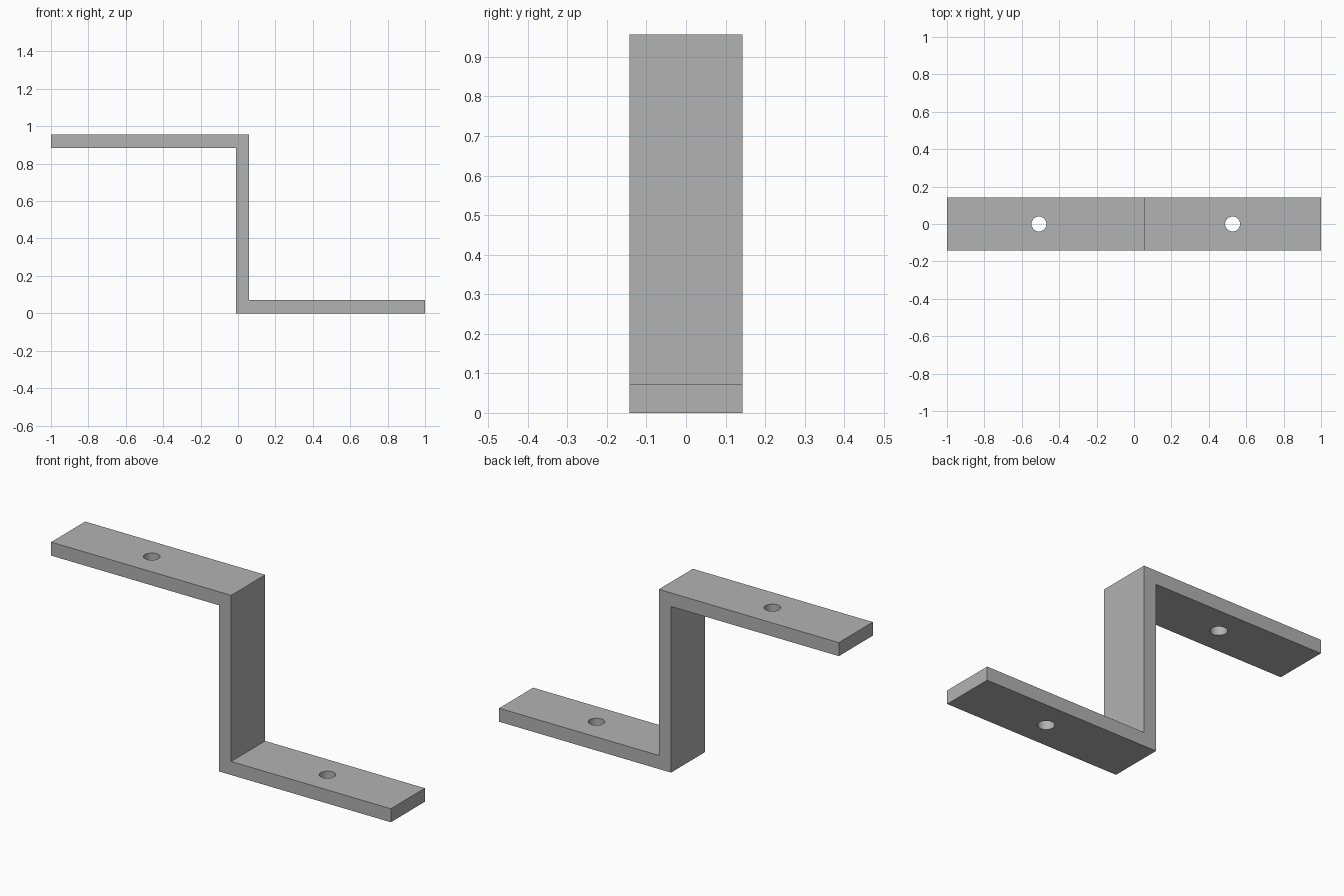
import bpy
import bmesh
from math import radians

if "Cube" in bpy.data.objects:
    bpy.data.objects.remove(bpy.data.objects["Cube"], do_unlink=True)

HEIGHT, DEPTH, THICK = 0.956, 0.286, 0.072
WEB_LEFT, WEB_RIGHT = -0.012, 0.06
HOLE_RADIUS = 0.04

# Plain grey metal
grey = bpy.data.materials.new("grey_metal")
grey.use_nodes = True
colour = (0.448, 0.448, 0.448, 1)
grey.diffuse_color = colour
grey.node_tree.nodes["Principled BSDF"].inputs["Base Color"].default_value = colour

# Z-shaped strip: side profile extruded through the depth
profile = [
    (-1, HEIGHT), (-1, HEIGHT - THICK), (WEB_LEFT, HEIGHT - THICK), (WEB_LEFT, 0),
    (1, 0), (1, THICK), (WEB_RIGHT, THICK), (WEB_RIGHT, HEIGHT),
]
bm = bmesh.new()
face = bm.faces.new([bm.verts.new((x, -DEPTH / 2, z)) for x, z in profile])
extruded = bmesh.ops.extrude_face_region(bm, geom=[face])["geom"]
bmesh.ops.translate(bm, vec=(0, DEPTH, 0),
                    verts=[v for v in extruded if isinstance(v, bmesh.types.BMVert)])
bmesh.ops.recalc_face_normals(bm, faces=bm.faces)
mesh = bpy.data.meshes.new("bracket")
bm.to_mesh(mesh)
bm.free()
mesh.materials.append(grey)
bracket = bpy.data.objects.new("bracket", mesh)
bpy.context.collection.objects.link(bracket)


def drill(name, x, z):
    """Cut a round screw hole straight down through a flange."""
    bpy.ops.mesh.primitive_cylinder_add(vertices=48, radius=HOLE_RADIUS,
                                        depth=THICK * 3, location=(x, 0, z))
    cutter = bpy.context.object
    cutter.name = name
    cutter.hide_render = True
    cutter.data.materials.append(grey)
    cut = bracket.modifiers.new(name, 'BOOLEAN')
    cut.operation = 'DIFFERENCE'
    cut.solver = 'EXACT'
    cut.object = cutter
    bpy.context.view_layer.objects.active = bracket
    bpy.ops.object.modifier_apply(modifier=cut.name)
    bpy.data.objects.remove(cutter, do_unlink=True)


# Screw holes in the upper and lower flanges
drill("upper_hole_cutter", -0.508, HEIGHT - THICK / 2)
drill("lower_hole_cutter", 0.527, THICK / 2)

# Smooth hole walls, crisp bracket edges
bpy.ops.object.select_all(action='DESELECT')
bracket.select_set(True)
bpy.context.view_layer.objects.active = bracket
bpy.ops.object.shade_smooth_by_angle(angle=radians(30))
